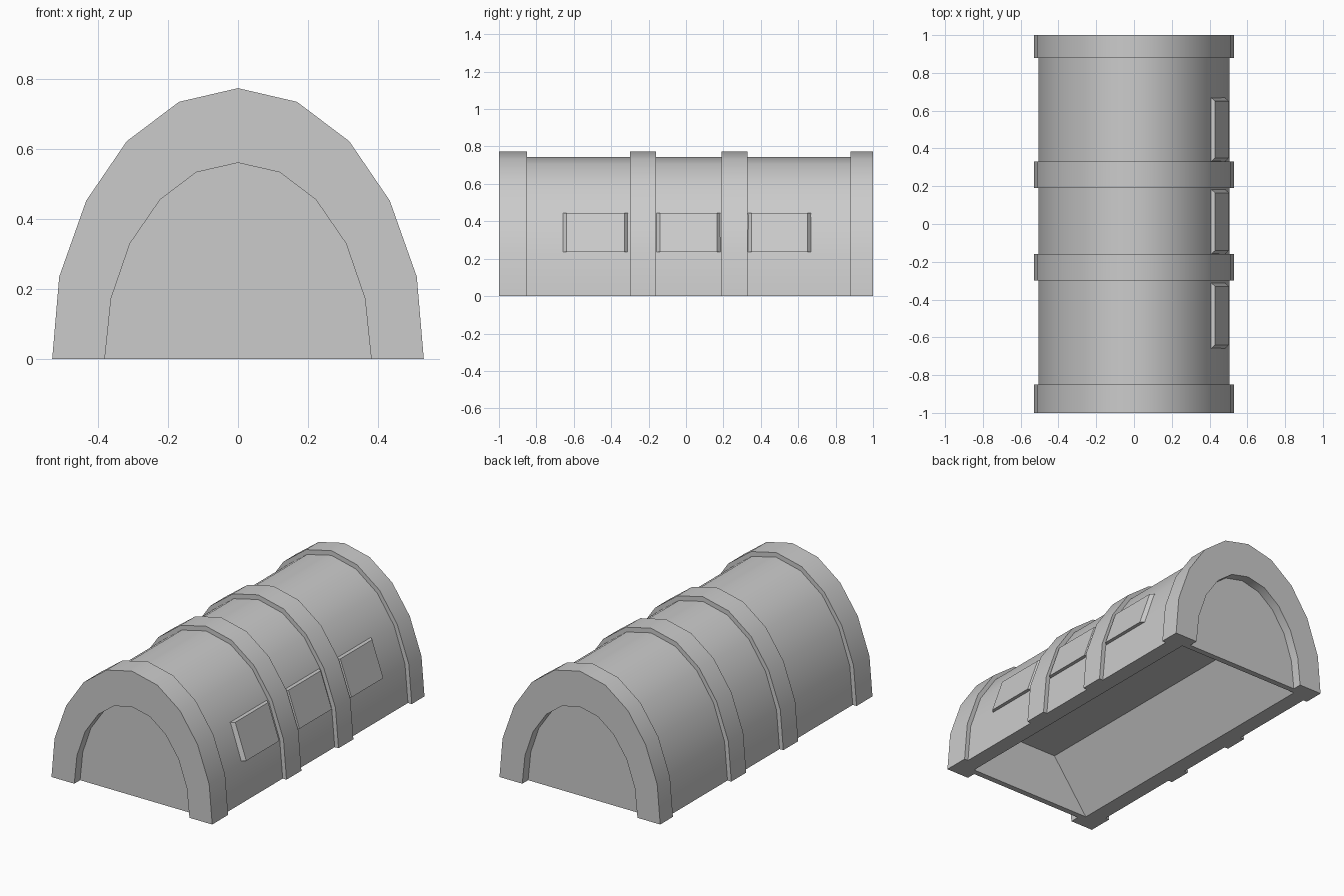
import bpy, bmesh, math

if "Cube" in bpy.data.objects:
    bpy.data.objects.remove(bpy.data.objects["Cube"])


def mirror_arch(half):
    """Full arch, right foot to left foot, from its right half."""
    return half + [(-x, z) for x, z in reversed(half[:-1])]


RIB = mirror_arch([(.53, 0), (.51, .235), (.433, .452), (.317, .622), (.168, .734), (0, .773)])
SHELL = mirror_arch([(.505, 0), (.485, .227), (.413, .436), (.303, .60), (.161, .707), (0, .745)])
OPENING = mirror_arch([(.38, 0), (.362, .173), (.308, .33), (.222, .455), (.119, .533), (0, .56)])
HOLLOW = [(.41, 0), (.18, .31), (-.18, .31), (-.41, 0)]


def finish(name, bm):
    bmesh.ops.recalc_face_normals(bm, faces=bm.faces)
    mesh = bpy.data.meshes.new(name)
    bm.to_mesh(mesh)
    bm.free()
    ob = bpy.data.objects.new(name, mesh)
    bpy.context.collection.objects.link(ob)
    bpy.ops.object.select_all(action='DESELECT')
    ob.select_set(True)
    bpy.context.view_layer.objects.active = ob
    bpy.ops.object.shade_smooth_by_angle(angle=math.radians(33))
    return ob


def prism(name, section, y0, y1):
    """Extrude an x-z section along y."""
    bm = bmesh.new()
    face = bm.faces.new([bm.verts.new((x, y0, z)) for x, z in section])
    ext = bmesh.ops.extrude_face_region(bm, geom=[face])
    verts = [v for v in ext['geom'] if isinstance(v, bmesh.types.BMVert)]
    bmesh.ops.translate(bm, verts=verts, vec=(0, y1 - y0, 0))
    return finish(name, bm)


def ring(name, outer, inner, y0, y1):
    return prism(name, outer + inner[::-1], y0, y1)


# vaulted shell, hollow from below
ring("vault_shell", SHELL, HOLLOW, -.91, .91)

# raised middle ribs
for name, y0, y1 in (("front_rib", -.30, -.16), ("back_rib", .19, .33)):
    ring(name, RIB, SHELL, y0, y1)

# end collars, portal arches and recessed end walls
for side, a, b in (("front", -.91, -.85), ("back", .88, .91)):
    ring(side + "_collar", RIB, SHELL, a, b)
for side, s in (("front", -1), ("back", 1)):
    ring(side + "_portal_arch", RIB, OPENING, s * .91, s)
    prism(side + "_end_wall", OPENING, s * .91, s * .945)

# raised window panels with chamfered ends on the right side
for i, (y0, y1) in enumerate(((-.665, -.305), (-.165, .19), (.325, .675))):
    bm = bmesh.new()
    loops = []
    for inset, x_low, x_high in ((0, .475, .40), (.025, .503, .43)):
        a, b = y0 + inset, y1 - inset
        pts = ((x_low, a, .235), (x_low, b, .235), (x_high, b, .445), (x_high, a, .445))
        loops.append([bm.verts.new(p) for p in pts])
    for loop in loops:
        bm.faces.new(loop)
    for k in range(4):
        n = (k + 1) % 4
        bm.faces.new((loops[0][k], loops[0][n], loops[1][n], loops[1][k]))
    finish(f"window_panel_{i + 1}", bm)
